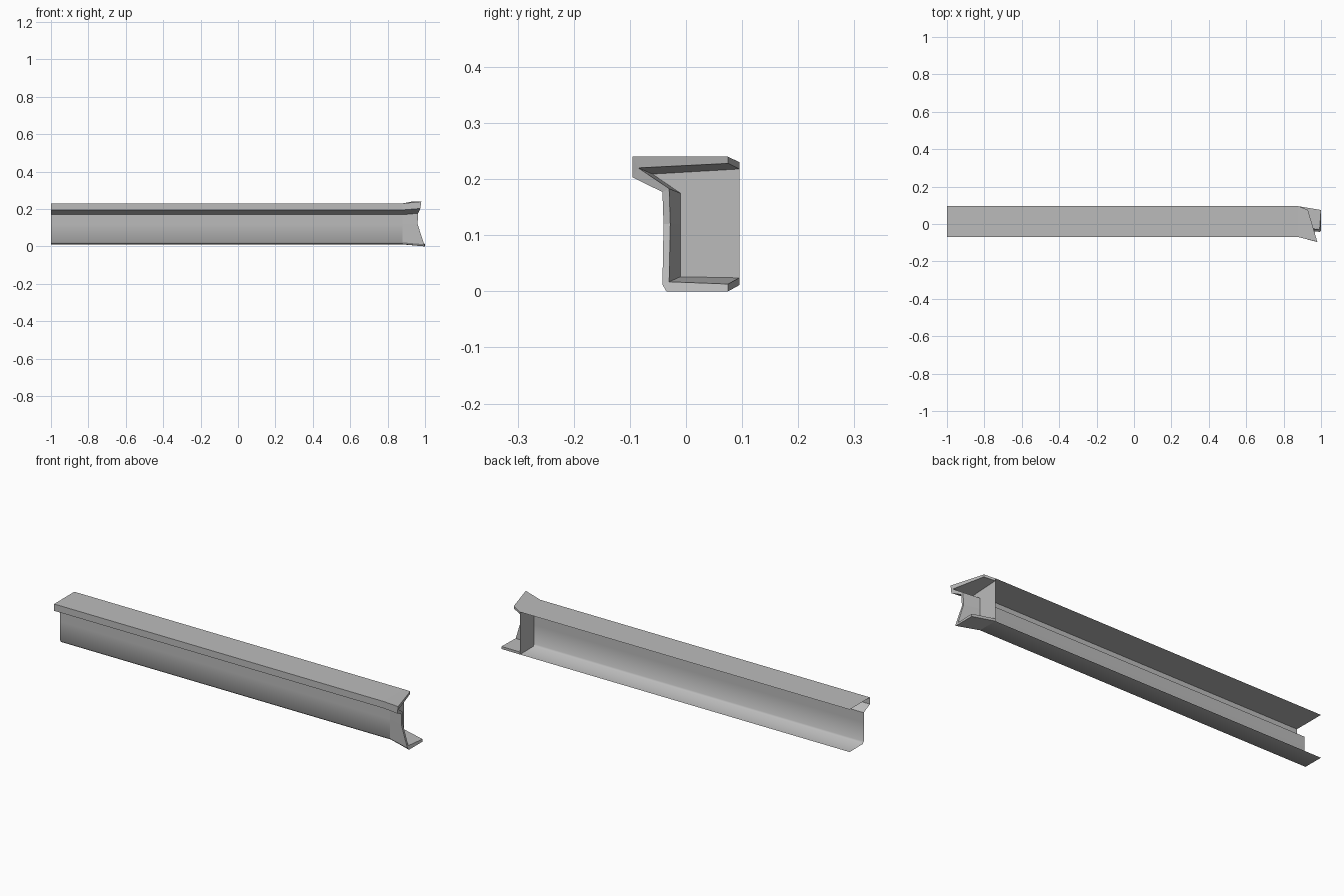
import bpy
import bmesh
import math

cube = bpy.data.objects.get("Cube")
if cube:
    bpy.data.objects.remove(cube, do_unlink=True)

steel = bpy.data.materials.new("grey steel")
steel.use_nodes = True
GREY = (0.5, 0.5, 0.5, 1)
steel.diffuse_color = GREY
steel.node_tree.nodes["Principled BSDF"].inputs["Base Color"].default_value = GREY

START, JOINT = -1.0, 0.88

# Channel sections as (y, z), running from the top back edge round to the bottom back edge
outer = [(.095, .23), (-.07, .23), (-.07, .195), (-.02, .17),
         (-.02, .12), (-.02, .022), (-.012, .012), (.095, .011)]
inner = [(.095, .218), (-.06, .209), (-.06, .209), (-.01, .175),
         (-.01, .12), (-.01, .026), (-.01, .026), (.095, .024)]

# Torn end of the same sections as (x, y, z)
outer_end = [(.93, .075, .24), (.98, -.095, .24), (.975, -.095, .203), (.963, -.042, .177),
             (.96, -.04, .12), (.995, -.042, .012), (1, -.035, 0), (1, .075, 0)]
inner_end = [(.93, .075, .228), (.975, -.085, .22), (.975, -.085, .22), (.963, -.03, .183),
             (.96, -.028, .12), (.992, -.03, .017), (.992, -.03, .017), (1, .075, .013)]


def at(x, section):
    return [(x, y, z) for y, z in section]


def finish(name, bm, recalc=False):
    bmesh.ops.remove_doubles(bm, verts=bm.verts[:], dist=0.0005)
    if recalc:
        bmesh.ops.recalc_face_normals(bm, faces=bm.faces[:])
    mesh = bpy.data.meshes.new(name)
    bm.to_mesh(mesh)
    bm.free()
    mesh.materials.append(steel)
    obj = bpy.data.objects.new(name, mesh)
    bpy.context.collection.objects.link(obj)
    return obj


def add_verts(bm, points):
    return [bm.verts.new(p) for p in points]


# Long thin sheet channel
bm = bmesh.new()
a, b = add_verts(bm, at(START, outer)), add_verts(bm, at(JOINT, outer))
for i in range(len(a) - 1):
    bm.faces.new((a[i], a[i + 1], b[i + 1], b[i]))
beam = finish("channel_beam", bm)

# Flared thick end with a torn rim
bm = bmesh.new()
n = len(outer)
a = add_verts(bm, at(JOINT, outer) + at(JOINT, inner)[::-1])
b = add_verts(bm, outer_end + inner_end[::-1])
for i in range(2 * n):
    j = (i + 1) % (2 * n)
    bm.faces.new((a[i], a[j], b[j], b[i]))
for ring in (a, b):
    for i in range(n - 1):
        bm.faces.new((ring[i], ring[i + 1], ring[2 * n - 2 - i], ring[2 * n - 1 - i]))
flare = finish("flared_end", bm, recalc=True)

# Wall closing the channel where the flare begins
bm = bmesh.new()
points = at(JOINT, list(dict.fromkeys(inner)))
face = bm.faces.new(add_verts(bm, points))
face.normal_update()
if face.normal.x < 0:
    face.normal_flip()
wall = finish("inner_wall", bm)

# Soften only the shallow bends
bpy.ops.object.select_all(action="DESELECT")
beam.select_set(True)
bpy.context.view_layer.objects.active = beam
bpy.ops.object.shade_smooth_by_angle(angle=math.radians(60))
